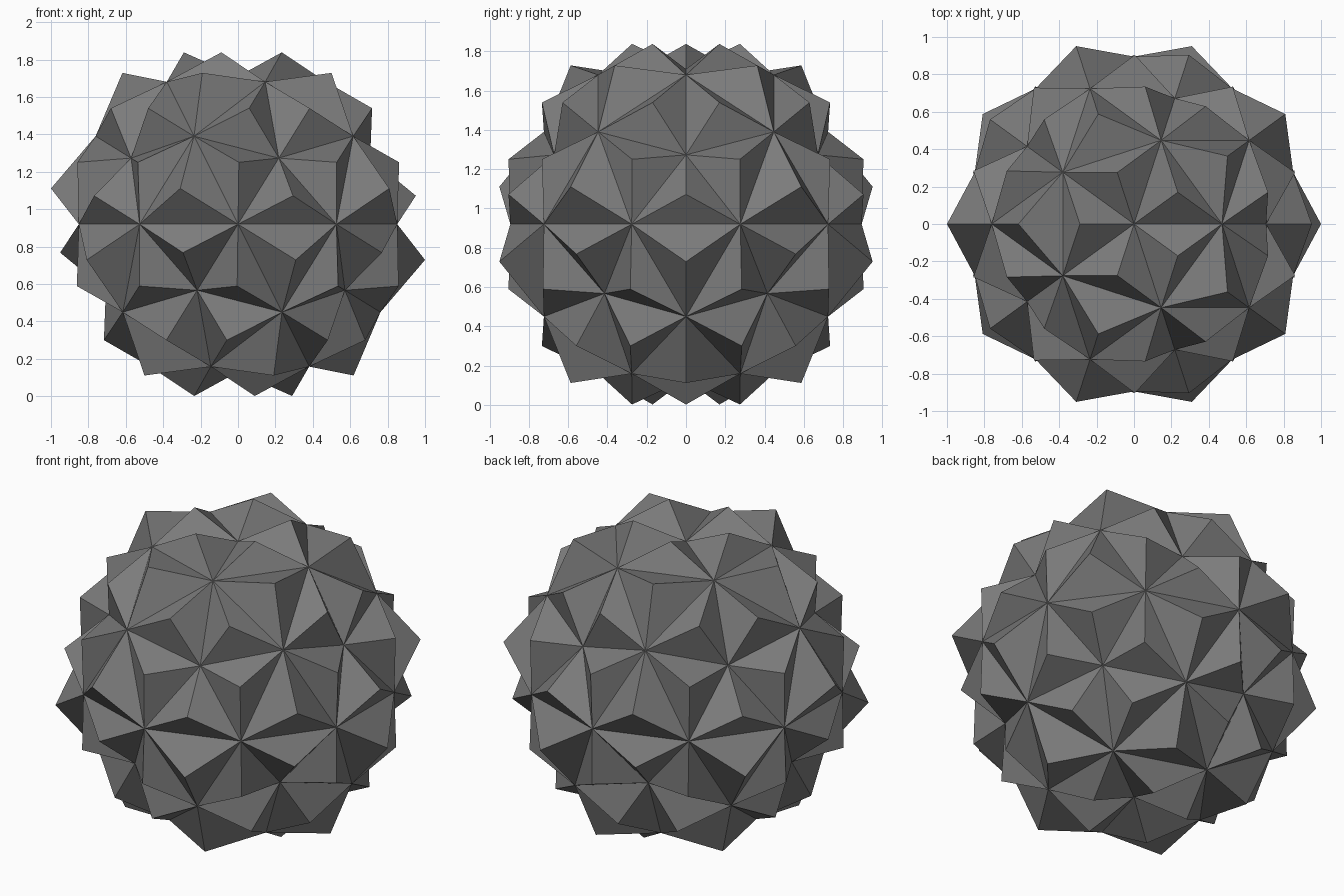
import bpy, bmesh
from mathutils import Vector

if "Cube" in bpy.data.objects:
    bpy.data.objects.remove(bpy.data.objects["Cube"])

CENTRE_Z = 0.92
FIVE_R = 0.79         # sunken five-sided hollows
SIX_R = 0.895         # valley corners where six spikes meet
CORNER_TIP = 0.963    # tips around the twelve hollows
CENTRE_TIP = 1.018    # tips on the twenty equilateral faces

# base: 80-face icosphere
bm = bmesh.new()
bmesh.ops.create_icosphere(bm, subdivisions=2, radius=1)
five = {v for v in bm.verts if len(v.link_edges) == 5}

# spikes: raise a pyramid on every face
for f in list(bm.faces):
    corner = any(v in five for v in f.verts)
    direction = sum((v.co for v in f.verts), Vector()).normalized()
    tip = bmesh.ops.poke(bm, faces=[f])["verts"][0]
    tip.co = direction * (CORNER_TIP if corner else CENTRE_TIP)
    tip.tag = True

# valleys: set the depth of the base corners
for v in bm.verts:
    if not v.tag:
        v.co = v.co.normalized() * (FIVE_R if v in five else SIX_R)
bm.normal_update()

# finished ball, standing on the ground
mesh = bpy.data.meshes.new("spiked_ball")
bm.to_mesh(mesh)
bm.free()
ball = bpy.data.objects.new("spiked_ball", mesh)
ball.location = (0, 0, CENTRE_Z)
bpy.context.collection.objects.link(ball)

# dark grey finish
mat = bpy.data.materials.new("dark_grey")
mat.diffuse_color = (0.2, 0.2, 0.2, 1)
mat.use_nodes = True
mat.node_tree.nodes["Principled BSDF"].inputs["Base Color"].default_value = mat.diffuse_color
mesh.materials.append(mat)
